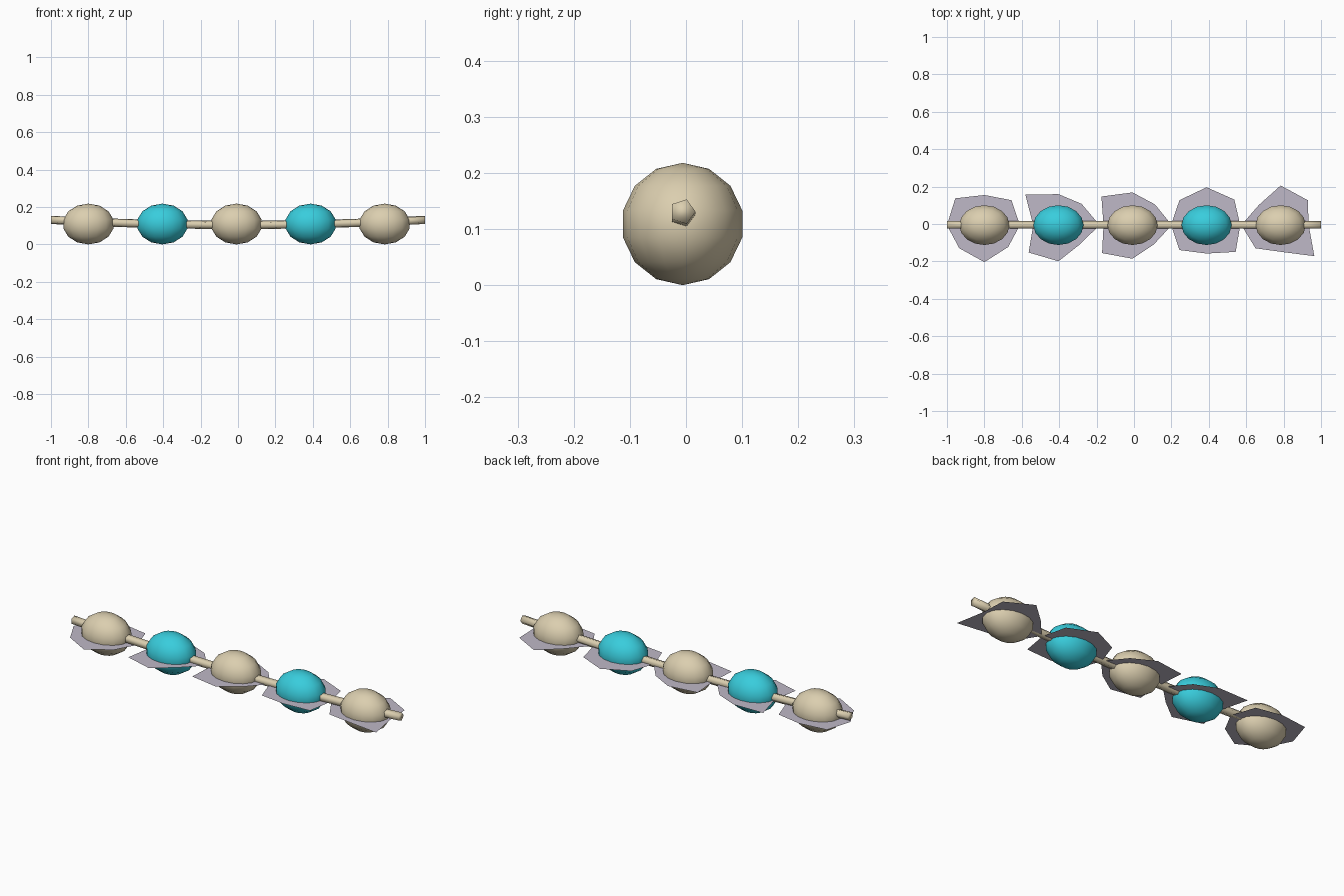
import bpy, bmesh
from math import sin, cos, pi
from mathutils import Matrix

cube = bpy.data.objects.get("Cube")
if cube:
    bpy.data.objects.remove(cube, do_unlink=True)

AXIS_Y = -0.006      # line on which rope and floats sit
WATER_Z = 0.098      # height of the foam sheets
RADIUS = 0.109


def material(name, r, g, b):
    m = bpy.data.materials.new(name)
    m.use_nodes = True
    m.diffuse_color = (r, g, b, 1)
    m.node_tree.nodes["Principled BSDF"].inputs["Base Color"].default_value = (r, g, b, 1)
    return m


cream = material("cream", 0.71, 0.62, 0.43)
cyan = material("cyan", 0.04, 0.61, 0.72)
foam = material("pale_lilac", 0.52, 0.48, 0.57)


def add_object(name, bm, mat, smooth=True):
    mesh = bpy.data.meshes.new(name)
    bm.to_mesh(mesh)
    bm.free()
    mesh.materials.append(mat)
    for p in mesh.polygons:
        p.use_smooth = smooth
    obj = bpy.data.objects.new(name, mesh)
    bpy.context.collection.objects.link(obj)
    return obj


# Sagging five-sided rope
def rope():
    bm = bmesh.new()
    steps, sides, r = 20, 5, 0.023
    rings = []
    for i in range(steps + 1):
        x = -1 + 2 * i / steps
        z = 0.104 + 0.027 * x * x
        rings.append([bm.verts.new((x, AXIS_Y + r * cos(2 * pi * k / sides),
                                    z + r * sin(2 * pi * k / sides)))
                      for k in range(sides)])
    for a, b in zip(rings, rings[1:]):
        for k in range(sides):
            n = (k + 1) % sides
            bm.faces.new((a[k], a[n], b[n], b[k]))
    bm.faces.new(rings[0])
    bm.faces.new(rings[-1])
    bmesh.ops.recalc_face_normals(bm, faces=bm.faces)
    add_object("rope", bm, cream)


# Stretched float
def float_ball(index, x, mat):
    bm = bmesh.new()
    bmesh.ops.create_uvsphere(bm, u_segments=16, v_segments=7, radius=RADIUS)
    bmesh.ops.transform(bm, verts=bm.verts, matrix=Matrix.Diagonal((1.26, 1, 1, 1)))
    ball = add_object(f"float_{index}", bm, mat)
    ball.location = (x, AXIS_Y, RADIUS)


# Ragged flat foam sheet, one radius every 45 degrees
def foam_sheet(index, x, radii):
    bm = bmesh.new()
    bm.faces.new([bm.verts.new((r * cos(k * pi / 4), 0.92 * r * sin(k * pi / 4), 0))
                  for k, r in enumerate(radii)])
    sheet = add_object(f"foam_sheet_{index}", bm, foam, smooth=False)
    sheet.location = (x, AXIS_Y, WATER_Z)


OUTLINES = [
    (.19, .205, .175, .22, .20, .19, .215, .18),
    (.22, .175, .18, .25, .135, .225, .21, .16),
    (.21, .17, .19, .235, .155, .23, .195, .16),
    (.18, .21, .22, .205, .19, .205, .165, .22),
    (.15, .205, .23, .165, .21, .19, .155, .255),
]

rope()
for i, outline in enumerate(OUTLINES):
    x = -0.8 + 0.396 * i
    float_ball(i + 1, x, cyan if i % 2 else cream)
    foam_sheet(i + 1, x, outline)
